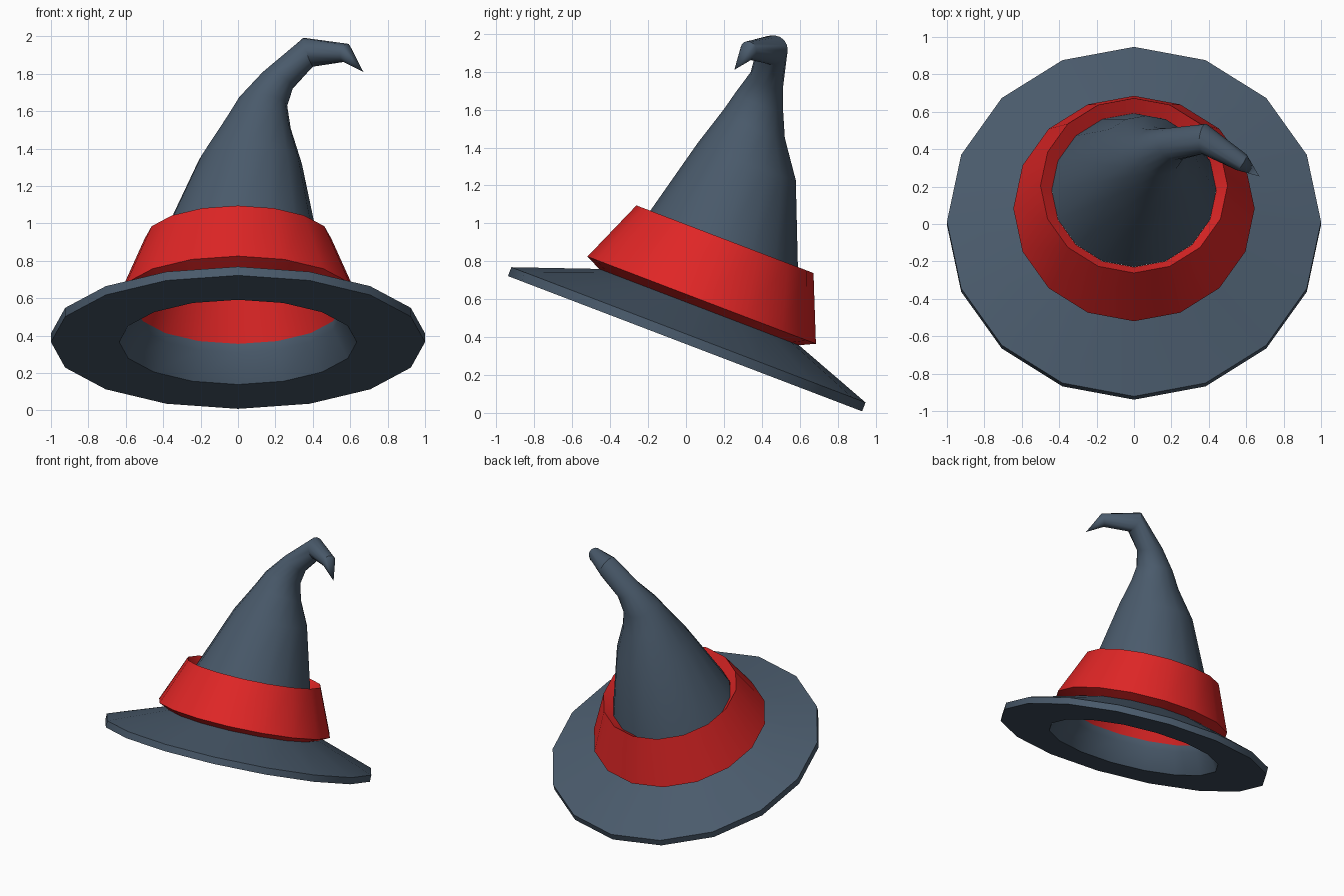
import bpy, bmesh, math
from mathutils import Vector, Matrix

if "Cube" in bpy.data.objects:
    bpy.data.objects.remove(bpy.data.objects["Cube"])

SIDES = 16
TILT = Matrix.Translation((0, -0.005, 0.365)) @ Matrix.Rotation(math.radians(-20.9), 4, 'X')


def material(name, color):
    m = bpy.data.materials.new(name)
    m.diffuse_color = (*color, 1)
    m.use_nodes = True
    m.node_tree.nodes["Principled BSDF"].inputs["Base Color"].default_value = m.diffuse_color
    return m


slate = material("slate cloth", (0.068, 0.103, 0.148))
red = material("red cloth", (0.74, 0.019, 0.019))


def finish(bm, name, mat):
    bmesh.ops.recalc_face_normals(bm, faces=bm.faces)
    mesh = bpy.data.meshes.new(name)
    bm.to_mesh(mesh)
    bm.free()
    mesh.materials.append(mat)
    ob = bpy.data.objects.new(name, mesh)
    bpy.context.collection.objects.link(ob)
    bpy.ops.object.select_all(action='DESELECT')
    ob.select_set(True)
    bpy.context.view_layer.objects.active = ob
    bpy.ops.object.shade_smooth_by_angle(angle=math.radians(30))
    return ob


def bridge(bm, a, b):
    for i in range(SIDES):
        j = (i + 1) % SIDES
        bm.faces.new((a[i], a[j], b[j], b[i]))


def lathe(name, profile, mat):
    """Closed (radius, height) profile turned around the tilted hat axis."""
    bm = bmesh.new()
    rings = []
    for r, h in profile:
        rings.append([bm.verts.new(TILT @ Vector((r * math.cos(t), r * math.sin(t), h)))
                      for t in (2 * math.pi * i / SIDES for i in range(SIDES))])
    for k in range(len(rings)):
        bridge(bm, rings[k - 1], rings[k])
    return finish(bm, name, mat)


# Brim: flat underside, sloping top, bevelled head opening
lathe("brim", [(1, 0), (1, 0.05), (0.55, 0.212), (0.55, 0.15), (0.635, 0)], slate)

# Band: flared ring with undercut bottom and folded-in top
lathe("band", [(0.55, 0.2), (0.645, 0.246), (0.5, 0.59), (0.44, 0.52)], red)

# Crown: rings (centre, facing, radius) along the bent path, ending in a point
crown = [
    ((0, 0.181, 0.85), (0, 0.357, 0.934), 0.44),
    ((0.065, 0.32, 1.325), (0.03, 0.35, 0.93), 0.277),
    ((0.105, 0.36, 1.525), (0.11, 0.42, 0.9), 0.178),
    ((0.13, 0.387, 1.643), (0.12, 0.35, 0.92), 0.134),
    ((0.21, 0.427, 1.762), (0.42, 0.35, 0.85), 0.093),
    ((0.375, 0.455, 1.915), (0.87, -0.1, 0.3), 0.082),
    ((0.575, 0.33, 1.912), (0.8, -0.5, -0.2), 0.05),
]
bm = bmesh.new()
u = Vector((1, 0, 0))
previous = None
for centre, facing, r in crown:
    n = Vector(facing).normalized()
    u = (u - n * u.dot(n)).normalized()
    v = n.cross(u)
    ring = [bm.verts.new(Vector(centre) + r * (u * math.cos(t) + v * math.sin(t)))
            for t in (2 * math.pi * i / SIDES for i in range(SIDES))]
    if previous:
        bridge(bm, previous, ring)
    previous = ring
tip = bm.verts.new((0.67, 0.255, 1.81))
for i in range(SIDES):
    bm.faces.new((previous[i], previous[(i + 1) % SIDES], tip))
finish(bm, "crown", slate)
